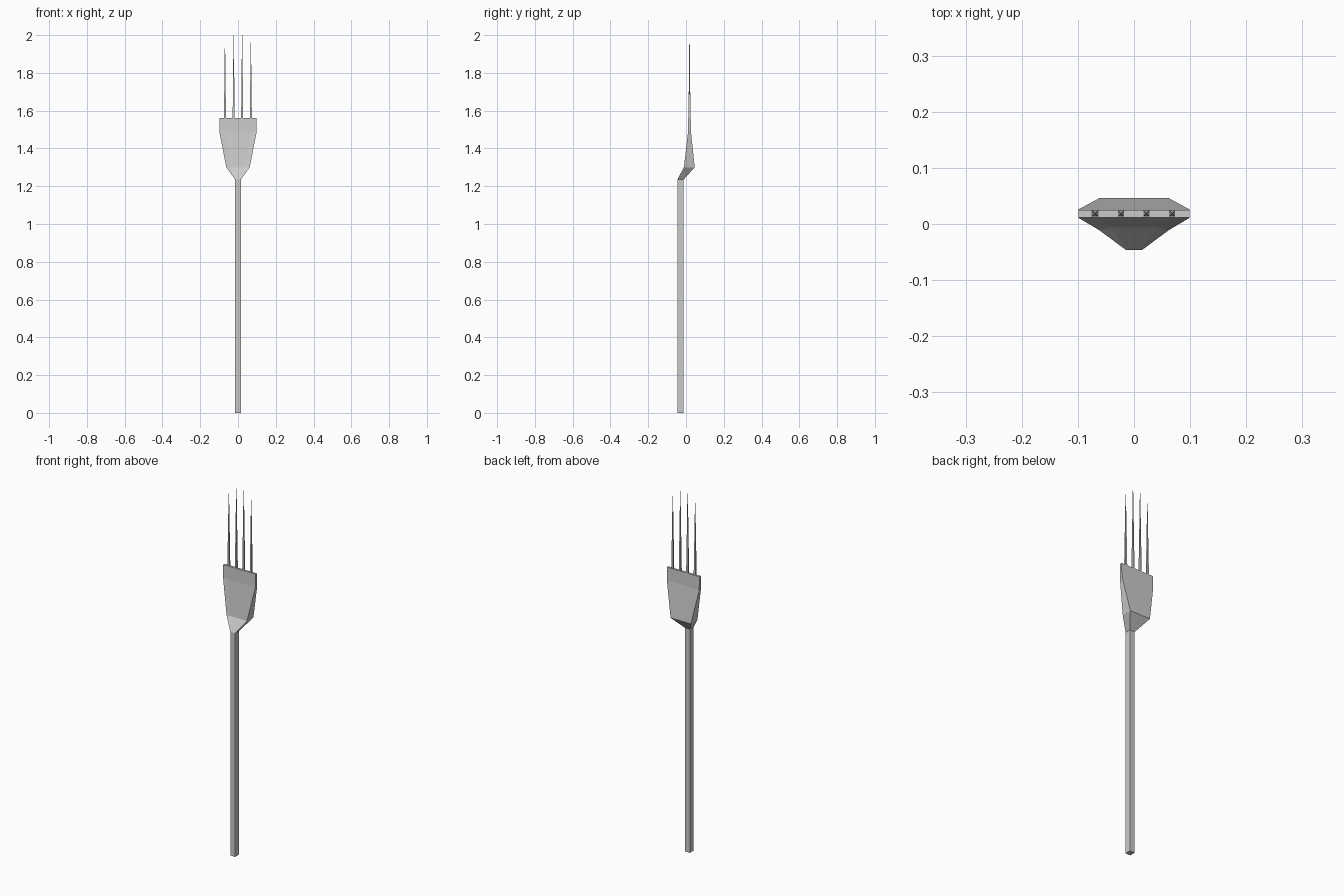
import bpy, bmesh

if "Cube" in bpy.data.objects:
    bpy.data.objects.remove(bpy.data.objects["Cube"])


def make_object(name, bm):
    bmesh.ops.recalc_face_normals(bm, faces=bm.faces)
    mesh = bpy.data.meshes.new(name)
    bm.to_mesh(mesh)
    bm.free()
    obj = bpy.data.objects.new(name, mesh)
    bpy.context.collection.objects.link(obj)
    return obj


def loft(name, rings):
    """Skin a list of rings (equal point counts) and cap both ends."""
    bm = bmesh.new()
    loops = [[bm.verts.new(p) for p in ring] for ring in rings]
    n = len(loops[0])
    for low, high in zip(loops, loops[1:]):
        for i in range(n):
            j = (i + 1) % n
            bm.faces.new((low[i], low[j], high[j], high[i]))
    bm.faces.new(loops[0][::-1])
    bm.faces.new(loops[-1])
    return make_object(name, bm)


def rect(z, half, front, back):
    return [(-half, front, z), (half, front, z), (half, back, z), (-half, back, z)]


def head_ring(z, half, inner, front, scoop, back):
    """Rectangle whose front edge has a slightly recessed middle."""
    return [(-half, front, z), (-inner, scoop, z), (inner, scoop, z),
            (half, front, z), (half, back, z), (-half, back, z)]


# Straight square handle
loft("handle", [rect(0, 0.0148, -0.046, -0.013), rect(1.235, 0.0148, -0.046, -0.013)])

# Neck and flat head, with a shallow hollow in front
loft("head", [
    head_ring(1.235, 0.0148, 0.010, -0.046, -0.046, -0.013),
    head_ring(1.300, 0.062, 0.042, -0.011, -0.006, 0.046),
    head_ring(1.490, 0.099, 0.066, 0.011, 0.011, 0.026),
    head_ring(1.562, 0.099, 0.066, 0.012, 0.012, 0.025),
])

# Four tapered tines, the middle pair longer
for i, (x, top) in enumerate([(-0.069, 1.96), (-0.023, 2.0), (0.022, 2.0), (0.068, 1.96)]):
    rings = []
    for z, r in ((1.555, 0.0055), (top, 0.0008)):
        rings.append([(x + sx * r, 0.0185 + sy * r, z)
                      for sx, sy in ((-1, -1), (1, -1), (1, 1), (-1, 1))])
    loft(f"tine_{i + 1}", rings)
